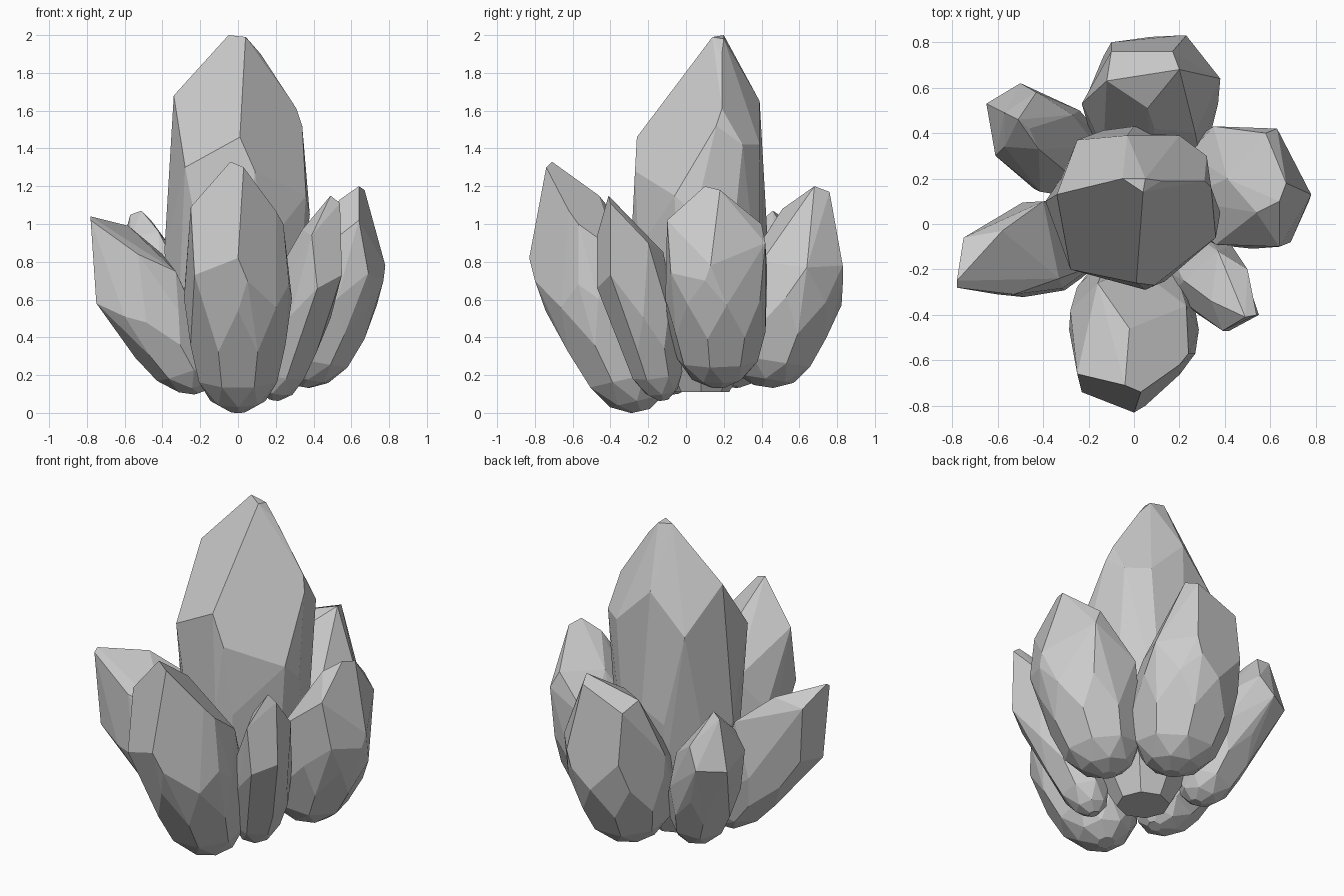
import bpy, bmesh, math
from mathutils import Vector

# rounded root: (fraction of axis length, fraction of radius)
ROOT = [(0.0, 0.18), (0.04, 0.52), (0.13, 0.8), (0.28, 0.97), (0.45, 1.02)]


def crystal(name, base, tip, radius, crest, sides=8, turn=0.0, root=ROOT):
    """Convex shard: parametric rounded root along an axis plus a faceted crest."""
    base, tip = Vector(base), Vector(tip)
    axis = tip - base
    up = Vector((0, 0, 1))
    # rings lean a little less than the shard itself
    rot = up.rotation_difference((axis.normalized() + up * 0.6).normalized())
    bm = bmesh.new()
    for k, (t, f) in enumerate(root):
        for i in range(sides):
            a = turn + math.tau * (i + 0.5 * (k // 2 % 2)) / sides
            ring = Vector((math.cos(a), math.sin(a), 0)) * radius * f
            bm.verts.new(base + axis * t + rot @ ring)
    for p in crest:
        bm.verts.new(p)
    res = bmesh.ops.convex_hull(bm, input=bm.verts)
    loose = {g for g in res["geom_interior"] + res["geom_unused"]
             if isinstance(g, bmesh.types.BMVert)}
    bmesh.ops.delete(bm, geom=list(loose), context='VERTS')
    # merge nearly coplanar triangles into broad facets
    bmesh.ops.dissolve_limit(bm, angle_limit=math.radians(7),
                             verts=bm.verts, edges=bm.edges)
    bmesh.ops.recalc_face_normals(bm, faces=bm.faces)
    me = bpy.data.meshes.new(name)
    bm.to_mesh(me)
    bm.free()
    ob = bpy.data.objects.new(name, me)
    bpy.context.collection.objects.link(ob)
    return ob


# tall central shard
crystal("central_crystal", (0, 0.08, 0.11), (0, 0.08, 2.0), 0.37, [
    (-0.05, 0.2, 2.0), (0.04, 0.14, 1.99), (0.05, 0.2, 1.98), (0.12, 0.19, 1.9),
    (-0.34, 0.13, 1.68), (-0.28, -0.2, 1.3), (0.01, -0.26, 1.46), (0.09, -0.27, 1.28),
    (0.31, 0.19, 1.61), (0.34, 0.16, 1.52), (0.36, -0.06, 1.15), (0.32, 0.3, 1.42),
    (-0.03, 0.39, 1.65), (0.2, 0.39, 1.42), (-0.25, 0.37, 1.42),
    (-0.39, 0.1, 0.85), (0.38, 0.05, 1.05), (0.05, -0.29, 0.9), (0.0, 0.43, 0.95)],
    root=[(0, 0.4), (0.1, 0.7), (0.22, 0.92), (0.4, 0.97)])

# ring of leaning shards
crystal("front_crystal", (0, -0.24, 0.01), (0, -0.74, 1.33), 0.28, [
    (-0.04, -0.71, 1.33), (0.03, -0.74, 1.3), (0, -0.83, 0.82), (-0.25, -0.66, 1.09),
    (-0.23, -0.74, 0.73), (0.2, -0.62, 1.07), (0.24, -0.57, 1.0), (-0.02, -0.46, 1.15),
    (-0.16, -0.26, 0.9), (0.23, -0.36, 0.85), (0.27, -0.57, 0.68), (0.05, -0.8, 0.7),
    (-0.28, -0.38, 0.7)])
crystal("back_crystal", (0.07, 0.41, 0.14), (0.08, 0.68, 1.2), 0.29, [
    (0.2, 0.68, 1.2), (0.17, 0.76, 1.17), (-0.12, 0.63, 1.1), (-0.1, 0.76, 1.06),
    (0.06, 0.51, 1.08), (0.09, 0.42, 0.94), (0.23, 0.83, 0.78), (-0.1, 0.8, 0.76),
    (0.2, 0.83, 0.68), (0.38, 0.64, 0.77), (0.27, 0.4, 0.8), (-0.23, 0.53, 0.75)])
crystal("right_crystal", (0.33, 0.17, 0.14), (0.64, 0.15, 1.2), 0.27, [
    (0.64, 0.1, 1.2), (0.67, 0.18, 1.18), (0.58, 0.4, 1.0), (0.63, 0.42, 0.9),
    (0.78, 0.13, 0.78), (0.77, 0.1, 0.7), (0.69, -0.08, 0.74), (0.64, -0.1, 1.02),
    (0.54, 0.05, 1.13), (0.41, 0.2, 0.98), (0.36, -0.09, 0.8), (0.35, 0.43, 0.75)],
    turn=0.2)
crystal("front_right_crystal", (0.19, -0.12, 0.07), (0.48, -0.36, 1.1), 0.17, [
    (0.49, -0.41, 1.15), (0.54, -0.4, 1.11), (0.39, -0.47, 0.94), (0.34, -0.34, 0.97),
    (0.5, -0.2, 0.9), (0.37, -0.12, 0.85), (0.55, -0.4, 0.73), (0.42, -0.47, 0.66),
    (0.22, -0.25, 0.76)], sides=7)
crystal("left_crystal", (-0.2, -0.06, 0.11), (-0.74, -0.18, 1.0), 0.21, [
    (-0.78, -0.28, 1.02), (-0.78, -0.25, 1.04), (-0.75, -0.06, 0.95), (-0.58, -0.03, 0.99),
    (-0.53, -0.31, 0.84), (-0.75, -0.26, 0.58), (-0.6, -0.31, 0.51), (-0.72, -0.08, 0.61),
    (-0.4, 0.1, 0.84), (-0.45, -0.29, 0.51), (-0.33, -0.24, 0.75)], sides=7)
crystal("back_left_crystal", (-0.24, 0.25, 0.14), (-0.52, 0.45, 1.05), 0.2, [
    (-0.57, 0.49, 1.05), (-0.51, 0.46, 1.07), (-0.65, 0.53, 0.76), (-0.5, 0.62, 0.76),
    (-0.43, 0.58, 0.88), (-0.46, 0.42, 1.02), (-0.27, 0.48, 0.76), (-0.61, 0.3, 0.8),
    (-0.57, 0.34, 0.93), (-0.42, 0.33, 0.96)], sides=7)
